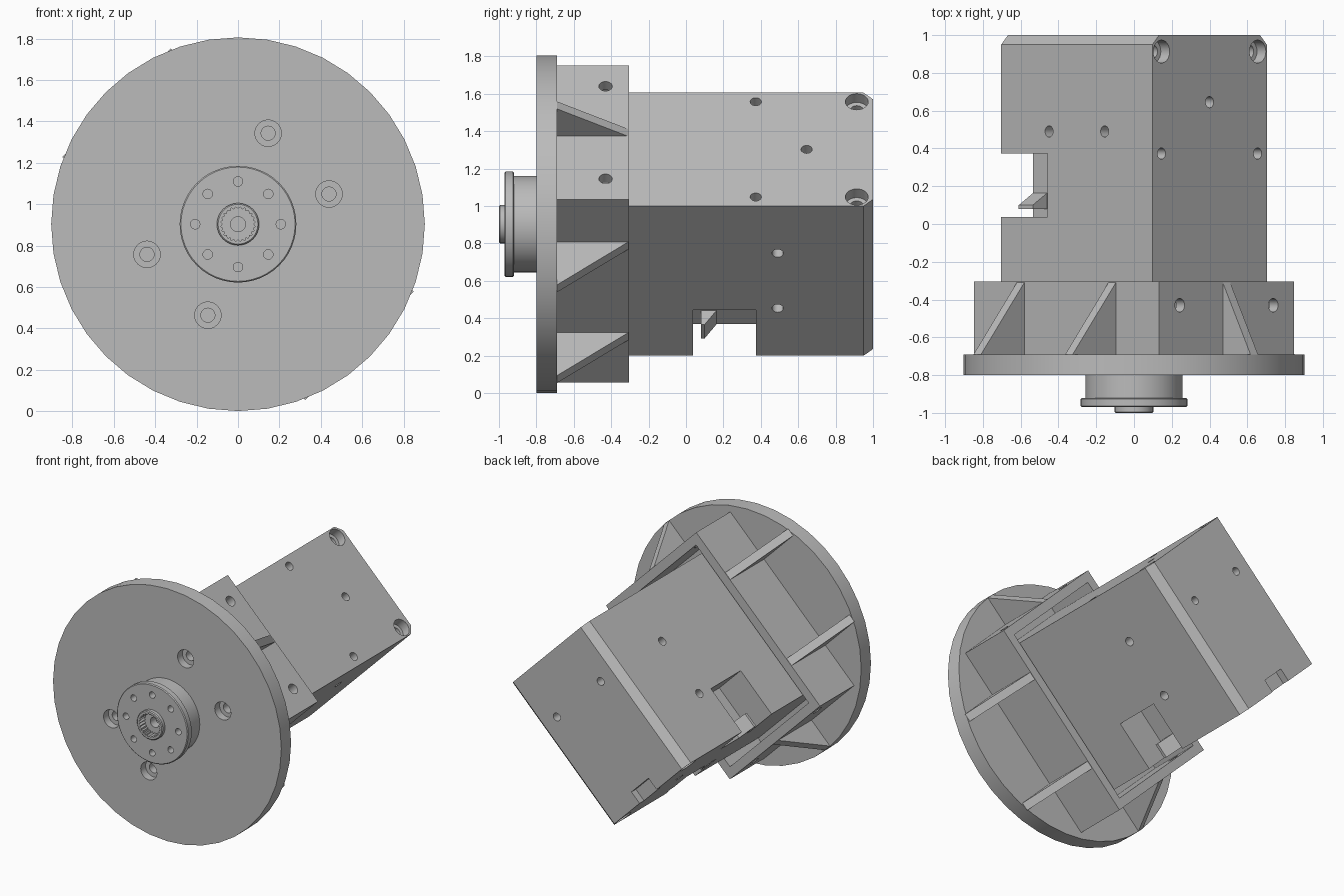
import bpy, bmesh, math
from mathutils import Matrix, Vector

if "Cube" in bpy.data.objects:
    bpy.data.objects.remove(bpy.data.objects["Cube"])

# Local frame: y = shaft axis, x/z = long/short axes of the housing, tilted 45 degrees
PLACE = Matrix.Translation((0, 0, 0.903)) @ Matrix.Rotation(math.radians(-45), 4, 'Y')
GREY = bpy.data.materials.new("grey")
GREY.diffuse_color = (0.5, 0.5, 0.5, 1)
GREY.use_nodes = True
GREY.node_tree.nodes["Principled BSDF"].inputs["Base Color"].default_value = GREY.diffuse_color


def prism(bm, pts, vec):
    """Extrude a planar polygon along vec."""
    a = [bm.verts.new(p) for p in pts]
    b = [bm.verts.new(Vector(p) + Vector(vec)) for p in pts]
    n = len(a)
    bm.faces.new(a)
    bm.faces.new(b[::-1])
    for i in range(n):
        bm.faces.new((a[i], b[i], b[(i + 1) % n], a[(i + 1) % n]))


def box(bm, x0, x1, y0, y1, z0, z1):
    prism(bm, [(x0, y0, z0), (x1, y0, z0), (x1, y0, z1), (x0, y0, z1)], (0, y1 - y0, 0))


def lathe(bm, profile, origin=(0, 0, 0), axis=(0, 1, 0), seg=24):
    """Solid of revolution; profile = (radius, distance along axis)."""
    rot = Vector((0, 0, 1)).rotation_difference(Vector(axis)).to_matrix()
    rings = []
    for r, t in profile:
        rings.append([bm.verts.new(Vector(origin) + rot @ Vector((
            r * math.cos(2 * math.pi * i / seg), r * math.sin(2 * math.pi * i / seg), t)))
            for i in range(seg)])
    bm.faces.new(rings[0])
    bm.faces.new(rings[-1][::-1])
    for a, b in zip(rings, rings[1:]):
        for i in range(seg):
            j = (i + 1) % seg
            bm.faces.new((a[i], a[j], b[j], b[i]))


def make(name, bm):
    bmesh.ops.recalc_face_normals(bm, faces=bm.faces)
    me = bpy.data.meshes.new(name)
    bm.to_mesh(me)
    bm.free()
    me.transform(PLACE)
    me.materials.append(GREY)
    ob = bpy.data.objects.new(name, me)
    bpy.context.collection.objects.link(ob)
    return ob


def cut(ob, bm):
    """Subtract the solids in bm and bake the result."""
    cutter = make("cutter", bm)
    cutter.hide_render = True
    mod = ob.modifiers.new("cut", 'BOOLEAN')
    mod.operation, mod.solver, mod.object = 'DIFFERENCE', 'EXACT', cutter
    mod.use_self = True
    dg = bpy.context.evaluated_depsgraph_get()
    me = bpy.data.meshes.new_from_object(ob.evaluated_get(dg))
    ob.modifiers.clear()
    ob.data = me
    bpy.data.objects.remove(cutter)


# Mounting disc with counterbored screw holes
bm = bmesh.new()
lathe(bm, [(0.903, -0.8), (0.903, -0.69)], seg=40)
disc = make("mounting_disc", bm)
bm = bmesh.new()
for sx in (-1, 1):
    for sz in (-1, 1):
        lathe(bm, [(0.064, -0.82), (0.064, -0.745), (0.034, -0.745), (0.034, -0.67)],
              (sx * 0.414, 0, sz * 0.208))
cut(disc, bm)

# Open frame that holds the housing
bm = bmesh.new()
box(bm, -0.693, 0.693, -0.69, -0.305, -0.505, 0.505)
frame = make("bracket_frame", bm)
bm = bmesh.new()
box(bm, -0.63, 0.63, -0.688, -0.2, -0.44, 0.44)
for sx in (-1, 1):
    for z in (-0.35, 0.35):
        lathe(bm, [(0.036, 0.6), (0.036, 0.75)], (0, -0.43, z), (sx, 0, 0))
cut(frame, bm)

# Triangular ribs between frame and disc
T = 0.028
bm = bmesh.new()
for s in (-1, 1):
    prism(bm, [(s * 0.69, -0.305, -T), (s * 0.9, -0.69, -T), (s * 0.69, -0.69, -T)], (0, 0, 2 * T))
    for x in (-0.343, 0.343):
        prism(bm, [(x - T, -0.305, s * 0.502), (x - T, -0.69, s * 0.83),
                   (x - T, -0.69, s * 0.502)], (2 * T, 0, 0))
make("support_ribs", bm)

# Housing with chamfered rear edges
bm = bmesh.new()
prism(bm, [(-0.566, -0.69, -0.428), (-0.566, 0.95, -0.428), (-0.566, 1, -0.378),
           (-0.566, 1, 0.378), (-0.566, 0.95, 0.428), (-0.566, -0.69, 0.428)], (1.132, 0, 0))
housing = make("motor_housing", bm)
bm = bmesh.new()
for s in (-1, 1):
    # connector notches on both broad sides
    z0, z1 = sorted((s * 0.19, s * 0.5))
    box(bm, -0.65, -0.22, 0.037, 0.373, z0, z1)
    # screw holes in the broad sides
    for x in (-0.208, 0.208):
        lathe(bm, [(0.03, 0.33), (0.03, 0.5)], (x, 0.49, 0), (0, 0, s))
    # screw holes in the narrow sides
    lathe(bm, [(0.03, 0.47), (0.03, 0.6)], (0, 0.645, 0), (s, 0, 0))
    for z in (-0.36, 0.36):
        lathe(bm, [(0.03, 0.47), (0.03, 0.6)], (0, 0.373, z), (s, 0, 0))
        lathe(bm, [(0.036, 0.4), (0.036, 0.5), (0.061, 0.5), (0.061, 0.6)],
              (0, 0.913, z), (s, 0, 0))
    # rear screw holes
    lathe(bm, [(0.028, 0.9), (0.028, 1.05)], (0.21, 0, s * 0.245))
# cable slot at the rear
box(bm, -0.6, -0.475, 0.95, 1.05, -0.095, 0.095)
cut(housing, bm)

# Wedge-shaped plugs inside the notches
bm = bmesh.new()
for s in (-1, 1):
    prism(bm, [(-0.566, 0.08, s * 0.188), (-0.566, 0.08, s * 0.297),
               (-0.566, 0.1, s * 0.297), (-0.566, 0.165, s * 0.188)], (0.105, 0, 0))
make("connector_plugs", bm)

# Output hub with flange and bolt circle
bm = bmesh.new()
lathe(bm, [(0.258, -0.79), (0.258, -0.92), (0.276, -0.92), (0.282, -0.926),
           (0.282, -0.964), (0.276, -0.97)], seg=48)
hub = make("output_hub", bm)
bm = bmesh.new()
for i in range(8):
    a = i * math.pi / 4
    lathe(bm, [(0.023, -1), (0.023, -0.92)], (0.207 * math.cos(a), 0, 0.207 * math.sin(a)), seg=16)
lathe(bm, [(0.092, -1), (0.092, -0.94), (0.036, -0.94), (0.036, -0.88)], seg=32)
cut(hub, bm)

# Collar with internal spline teeth
bm = bmesh.new()
lathe(bm, [(0.102, -0.94), (0.102, -0.994), (0.096, -1)], seg=48)
collar = make("splined_collar", bm)
bm = bmesh.new()
teeth = []
for i in range(48):
    r, a = (0.085 if i % 2 else 0.074), i * math.pi / 24
    teeth.append((r * math.cos(a), -1.05, r * math.sin(a)))
prism(bm, teeth, (0, 0.2, 0))
cut(collar, bm)

# Smooth round surfaces, keep edges sharp
bpy.ops.object.select_all(action='DESELECT')
for ob in bpy.context.collection.objects:
    ob.select_set(True)
bpy.context.view_layer.objects.active = disc
bpy.ops.object.shade_smooth_by_angle(angle=math.radians(30))
